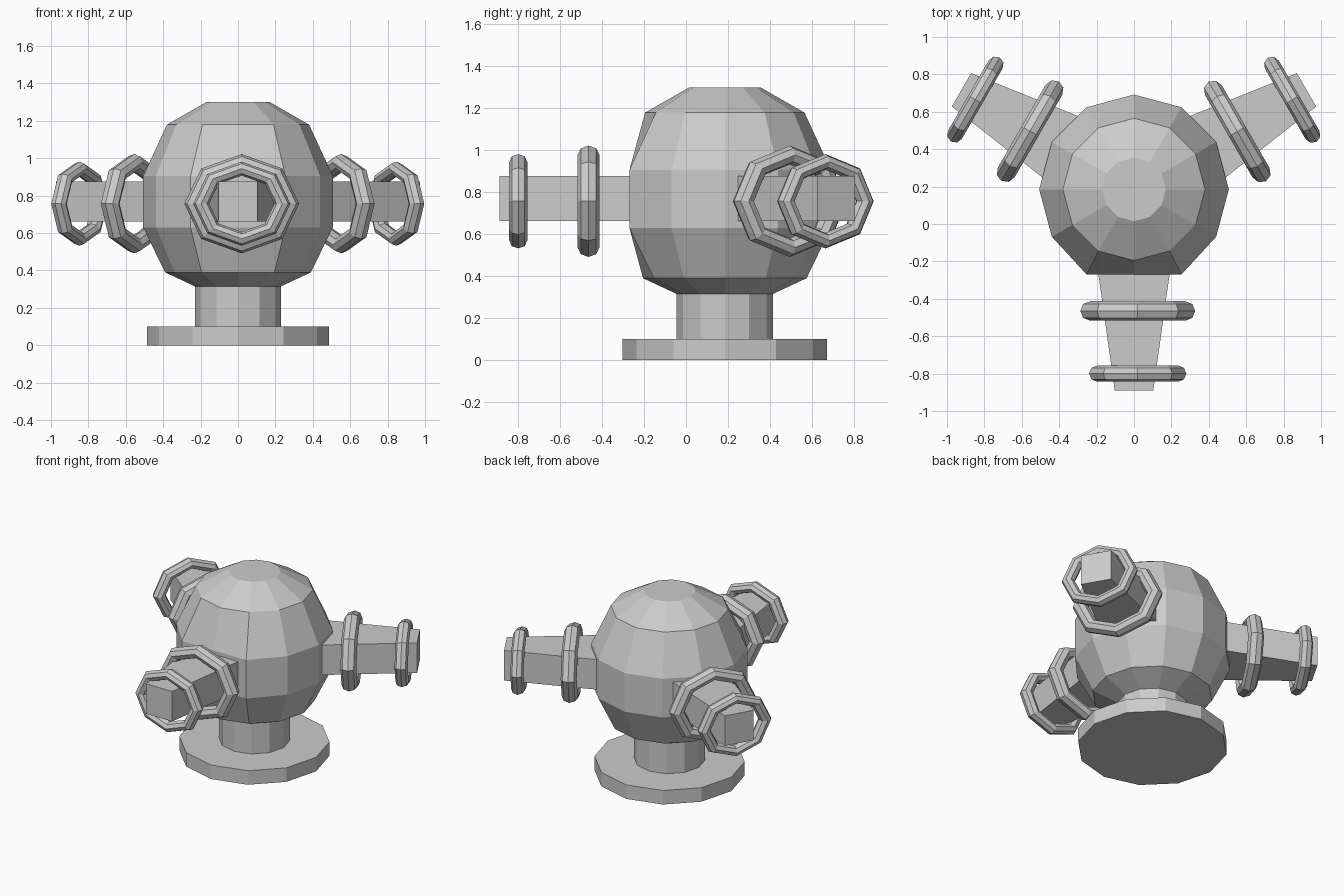
import bpy, bmesh
from math import cos, sin, tau, radians
from mathutils import Vector, Matrix

if "Cube" in bpy.data.objects:
    bpy.data.objects.remove(bpy.data.objects["Cube"])

CY = 0.185          # y of the main vertical axis
AZ = 0.77           # height of the arms


def make(name, verts, faces, matrix=None):
    mesh = bpy.data.meshes.new(name)
    mesh.from_pydata(verts, [], faces)
    if matrix is not None:
        mesh.transform(matrix)
    bm = bmesh.new()
    bm.from_mesh(mesh)
    bmesh.ops.recalc_face_normals(bm, faces=bm.faces)
    bm.to_mesh(mesh)
    bm.free()
    obj = bpy.data.objects.new(name, mesh)
    bpy.context.collection.objects.link(obj)
    return obj


def lathe(name, profile, n=12):
    verts = [(r * cos(tau * i / n), CY + r * sin(tau * i / n), z)
             for r, z in profile for i in range(n)]
    faces = [(k * n + i, k * n + (i + 1) % n, (k + 1) * n + (i + 1) % n, (k + 1) * n + i)
             for k in range(len(profile) - 1) for i in range(n)]
    faces += [tuple(range(n)), tuple(range(len(verts) - n, len(verts)))]
    return make(name, verts, faces)


def ring(name, major, minor, matrix, n=8, m=8):
    # local frame: u = along width, v = outwards along the arm, w = up
    verts, faces = [], []
    for i in range(n):
        a = tau * i / n
        for j in range(m):
            b = tau * j / m
            r = major + minor * cos(b)
            verts.append((r * cos(a), minor * sin(b), 0.865 * r * sin(a)))
            faces.append((i * m + j, i * m + (j + 1) % m,
                          (i + 1) % n * m + (j + 1) % m, (i + 1) % n * m + j))
    return make(name, verts, faces, matrix)


def arm(name, inner, outer, matrix):
    verts = [(s * w, d, z) for d, w in (inner, outer)
             for s, z in ((-1, -0.107), (1, -0.107), (1, 0.107), (-1, 0.107))]
    faces = [(0, 1, 2, 3), (4, 5, 6, 7)] + \
            [(i, (i + 1) % 4, 4 + (i + 1) % 4, 4 + i) for i in range(4)]
    return make(name, verts, faces, matrix)


# base, neck and faceted round body
lathe("base_disc", [(0.487, 0.0), (0.487, 0.10)])
lathe("neck", [(0.23, 0.09), (0.23, 0.33)])
body = lathe("body", [(0.23, 0.315), (0.39, 0.39), (0.507, 0.63),
                      (0.507, 0.905), (0.38, 1.18), (0.17, 1.30)])

# flatten the front of the body's middle band
for v in body.data.vertices:
    if v.co.y < -0.24:
        v.co.y = -0.27

# three arms, each carrying two octagonal rings
# (name, angle, arm end, outer ring, inner ring, ring side offset)
for name, ang, end, d_out, d_in, off in (("front", -90, 1.075, 0.985, 0.65, 0.02),
                                         ("right", 30, 1.065, 0.972, 0.633, -0.008),
                                         ("left", 150, 1.065, 0.975, 0.637, 0.008)):
    place = Matrix.Translation((0, CY, AZ)) @ Matrix.Rotation(radians(ang - 90), 4, 'Z')
    arm(name + "_arm", (0.35, 0.205), (end, 0.103), place)
    side = -off if ang == -90 else -off * 1.0
    ring(name + "_outer_ring", 0.217, 0.043,
         place @ Matrix.Translation(Vector((side, d_out, -0.013))))
    ring(name + "_inner_ring", 0.255, 0.052,
         place @ Matrix.Translation(Vector((side, d_in, -0.013))))
